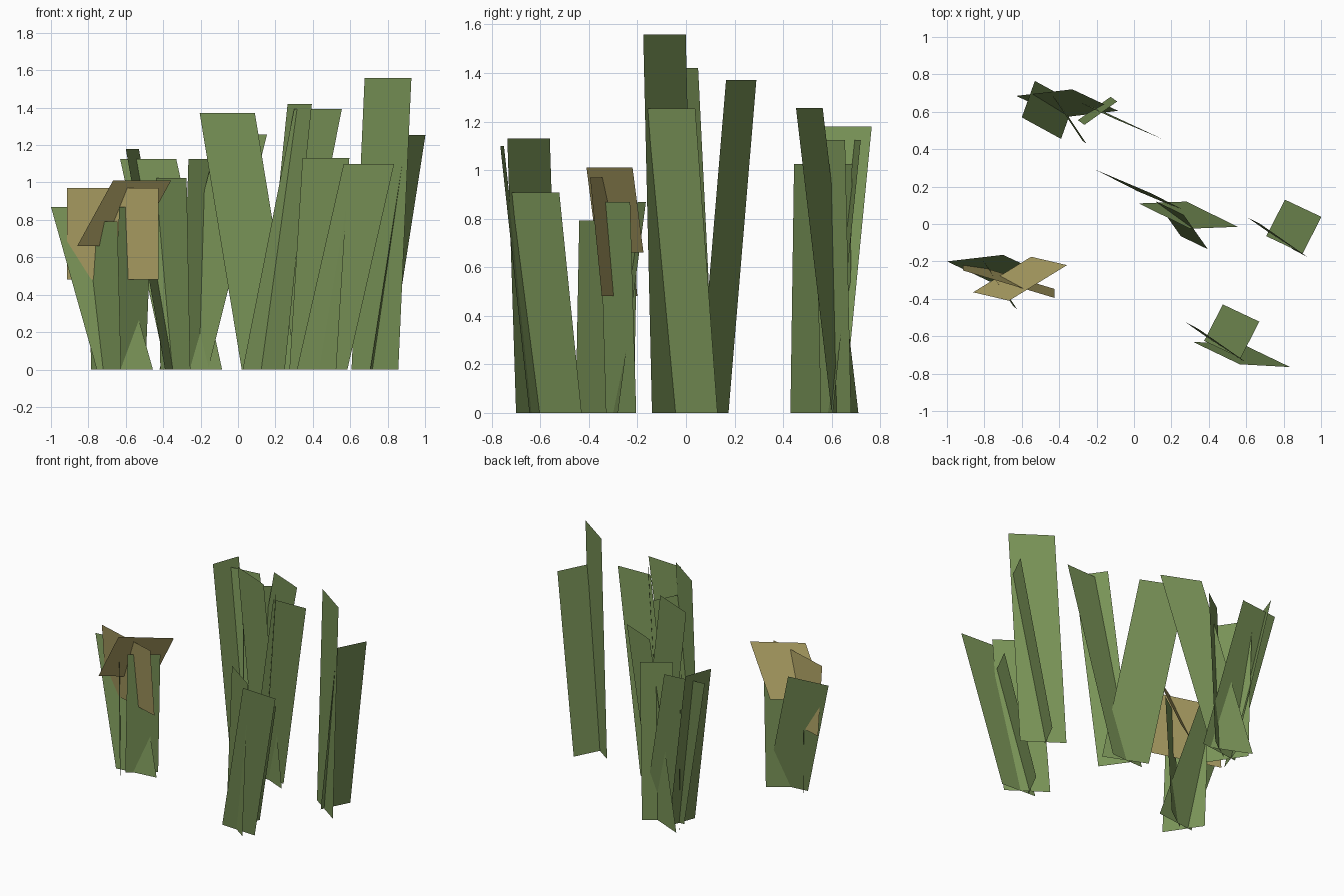
import bpy

old_cube = bpy.data.objects.get("Cube")
if old_cube:
    bpy.data.objects.remove(old_cube, do_unlink=True)


def make_material(name, colour):
    material = bpy.data.materials.new(name)
    material.use_nodes = True
    material.diffuse_color = colour
    material.node_tree.nodes["Principled BSDF"].inputs["Base Color"].default_value = colour
    return material


grass_green = make_material("grass green", (0.19, 0.29, 0.095, 1))
dry_tan = make_material("dry tan", (0.41, 0.345, 0.125, 1))


def add_blade(name, start, end, lean, height, base=0, material=grass_green):
    """One flat blade: a bottom edge swept along a leaning direction."""
    bottom = [(x, y, base) for x, y in (start, end)]
    top = [(x + lean[0], y + lean[1], height) for x, y in (end, start)]
    mesh = bpy.data.meshes.new(name)
    mesh.from_pydata(bottom + top, [], [(0, 1, 2, 3)])
    mesh.materials.append(material)
    blade = bpy.data.objects.new(name, mesh)
    bpy.context.collection.objects.link(blade)
    return blade


def add_clump(name, blades, shift=(0, 0), stretch=1):
    """A group of blades, moved on the ground and scaled in height."""
    for part, (start, end, lean, height) in blades.items():
        blade = add_blade(f"{name}_{part}", start, end, lean, height * stretch)
        blade.location = (shift[0], shift[1], 0)


# Pair of crossed blades, used by both clumps on the left side
crossed_pair = {
    "side_blade": ((0.375, -0.625), (0.475, -0.43), (0.195, -0.092), 0.908),
    "tall_blade": ((0.275, -0.525), (0.525, -0.70), (0.07, -0.036), 1.13),
}
add_clump("front_clump", crossed_pair)
add_clump("left_clump", crossed_pair, shift=(0.332, 0.56), stretch=1.38)
add_blade("front_clump_leaning_blade", (0.315, -0.63), (0.585, -0.645),
          (0.25, -0.12), 1.10)

# Three blades in the middle
add_clump("middle_clump", {
    "back_blade": ((0.02, 0.175), (0.315, 0.05), (-0.225, 0.115), 1.372),
    "wide_blade": ((0.025, 0.11), (0.28, 0.12), (0.275, -0.135), 1.392),
    "side_blade": ((0.12, 0.12), (0.25, -0.065), (0.145, -0.07), 1.42),
})

# Three blades shared by the rear clump and the dry clump
triple = {
    "wide_blade": ((-0.385, 0.57), (-0.085, 0.605), (-0.245, 0.115), 1.125),
    "side_blade": ((-0.415, 0.67), (-0.255, 0.43), (-0.02, 0.015), 1.025),
    "narrow_blade": ((-0.30, 0.555), (-0.125, 0.68), (0.035, -0.025), 1.125),
}
add_clump("rear_clump", triple)
add_clump("dry_clump", triple, shift=(-0.37, -0.885), stretch=0.773)

# Extra outer blades of the rear clump
add_clump("rear_clump", {
    "tall_blade": ((-0.42, 0.71), (-0.16, 0.60), (0.315, -0.147), 1.256),
    "outer_blade": ((-0.39, 0.455), (-0.32, 0.65), (-0.21, 0.115), 1.18),
})

# Dry leaves around the top of the dry clump
add_blade("dry_upright_leaf", (-0.915, -0.20), (-0.425, -0.347),
          (0, -0.048), 0.97, base=0.482, material=dry_tan)
add_blade("dry_slanted_leaf", (-0.86, -0.365), (-0.55, -0.175),
          (0.192, -0.045), 1.01, base=0.66, material=dry_tan)
